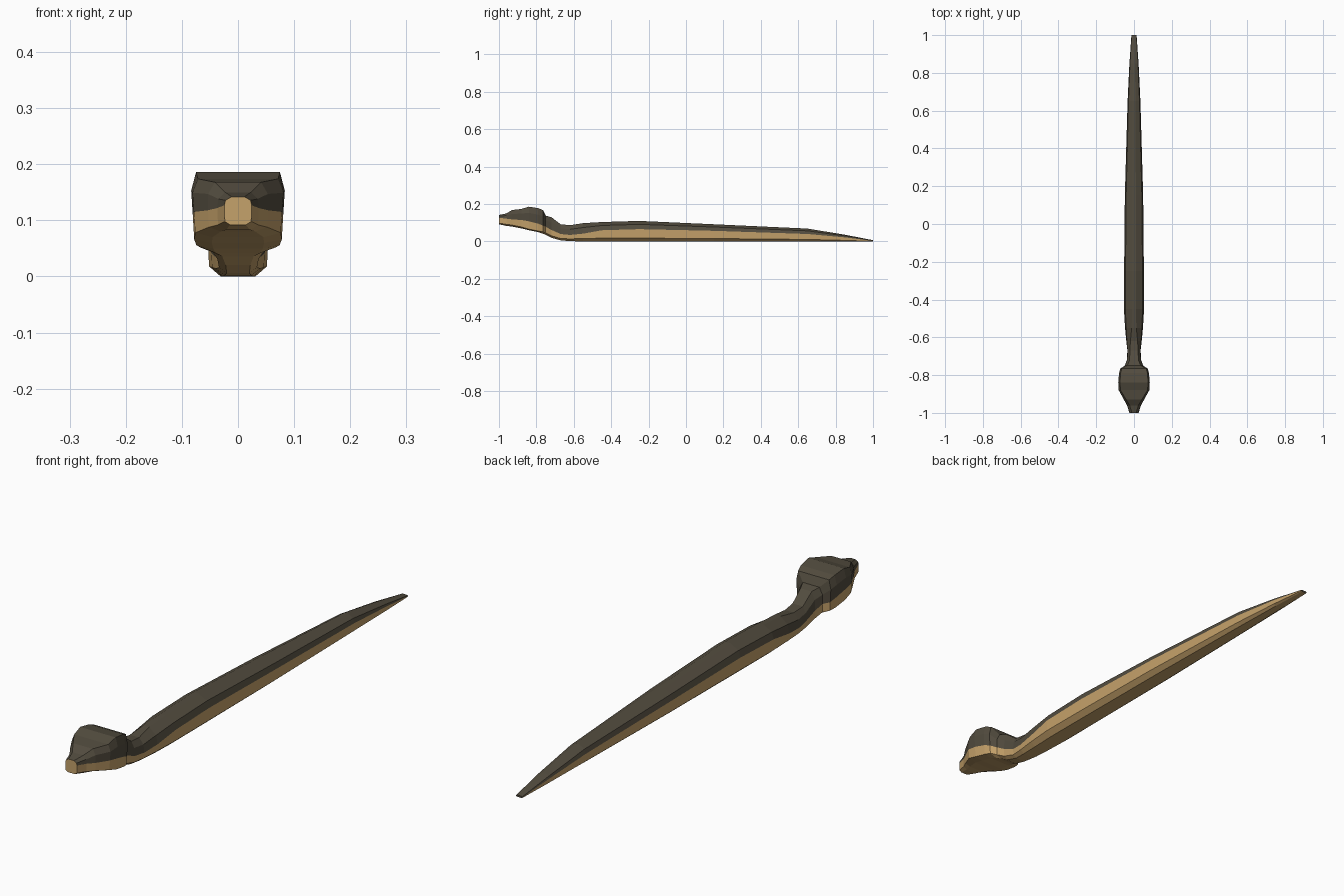
import bpy
import bmesh


def material(name, rgb):
    m = bpy.data.materials.new(name)
    m.diffuse_color = (*rgb, 1)
    return m


dark = material("dark_olive_scales", (0.085, 0.072, 0.049))
tan = material("tan_belly", (0.56, 0.36, 0.145))

# Stations from snout to tail tip:
# y, half width, belly z, lower side z, colour split z, top z, top flatness
STATIONS = [
    (-1.00, 0.025, 0.092, 0.098, 0.127, 0.142, 0.45),
    (-0.96, 0.038, 0.083, 0.092, 0.122, 0.150, 0.60),
    (-0.93, 0.055, 0.080, 0.088, 0.118, 0.168, 0.75),
    (-0.88, 0.081, 0.070, 0.078, 0.115, 0.174, 0.88),
    (-0.84, 0.083, 0.060, 0.066, 0.108, 0.186, 0.90),
    (-0.79, 0.079, 0.050, 0.056, 0.095, 0.178, 0.90),
    (-0.765, 0.072, 0.042, 0.052, 0.085, 0.168, 0.90),
    (-0.75, 0.050, 0.036, 0.046, 0.078, 0.138, 0.70),
    (-0.72, 0.039, 0.020, 0.031, 0.062, 0.130, 0.60),
    (-0.67, 0.036, 0.006, 0.016, 0.040, 0.092, 0.60),
    (-0.62, 0.042, 0.002, 0.014, 0.035, 0.087, 0.45),
    (-0.55, 0.049, 0.000, 0.016, 0.042, 0.098, 0.25),
    (-0.45, 0.055, 0.000, 0.018, 0.060, 0.104, 0.20),
    (-0.25, 0.054, 0.000, 0.018, 0.066, 0.110, 0.20),
    (0.15, 0.050, 0.000, 0.016, 0.057, 0.092, 0.20),
    (0.65, 0.035, 0.000, 0.011, 0.040, 0.069, 0.20),
    (0.85, 0.025, 0.000, 0.006, 0.022, 0.036, 0.25),
    (1.00, 0.014, 0.000, 0.001, 0.003, 0.007, 0.50),
]


def ring(y, w, zb, zl, zs, zt, flat):
    """Mirrored cross-section: belly, side, split, shoulder, crown."""
    right = [
        (0.56 * w, zb),
        (0.94 * w, zl),
        (0.97 * w, zs),
        ((0.78 + 0.25 * flat) * w, zs + 0.58 * (zt - zs)),
        (flat * w, zt),
    ]
    pts = right + [(-x, z) for x, z in reversed(right)]
    return [(x, y, z) for x, z in pts]


# Snake: one faceted loft, dark above the split line and tan below
bm = bmesh.new()
rings = [[bm.verts.new(p) for p in ring(*s)] for s in STATIONS]
n = len(rings[0])
for a, b in zip(rings, rings[1:]):
    for i in range(n):
        j = (i + 1) % n
        f = bm.faces.new((a[i], a[j], b[j], b[i]))
        f.material_index = 0 if 2 <= i <= 6 else 1

# Snout and tail end caps
bm.faces.new(rings[0]).material_index = 1
bm.faces.new(rings[-1]).material_index = 0
bmesh.ops.recalc_face_normals(bm, faces=bm.faces[:])

mesh = bpy.data.meshes.new("snake_body")
bm.to_mesh(mesh)
bm.free()
mesh.materials.append(dark)
mesh.materials.append(tan)
bpy.context.collection.objects.link(bpy.data.objects.new("snake_body", mesh))
